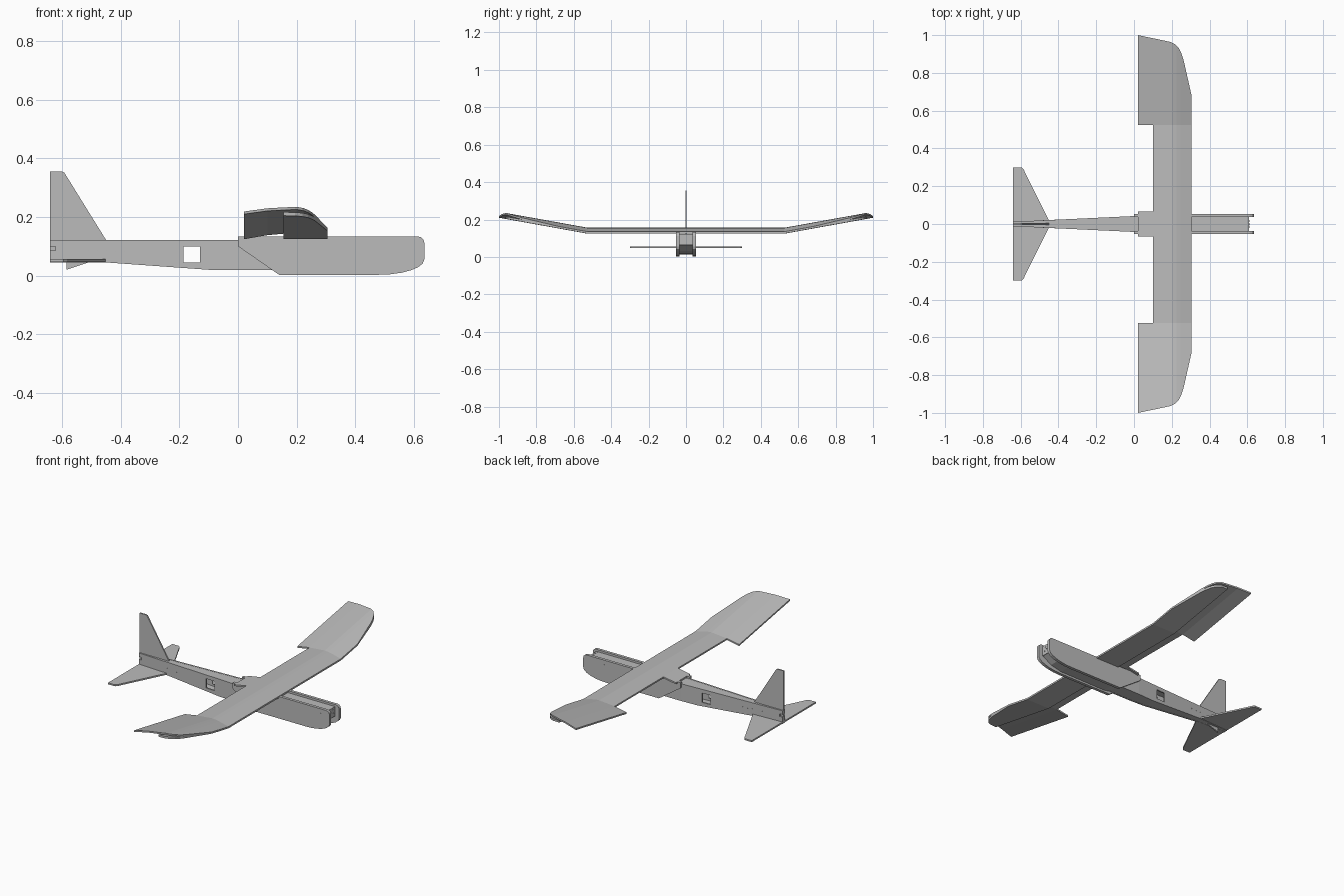
import bpy, bmesh, math

cube = bpy.data.objects.get("Cube")
if cube:
    bpy.data.objects.remove(cube)

grey = bpy.data.materials.new("foam_board_grey")
grey.use_nodes = True
shade = (0.5, 0.5, 0.5, 1)
grey.diffuse_color = shade
grey.node_tree.nodes["Principled BSDF"].inputs["Base Color"].default_value = shade


def interp(x, table):
    """Straight-line lookup in a short list of (x, value) pairs."""
    if x <= table[0][0]:
        return table[0][1]
    for (a, p), (b, q) in zip(table, table[1:]):
        if x <= b:
            return p + (q - p) * (x - a) / (b - a)
    return table[-1][1]


def sheet(name, outline, place, u_cuts=(), v_cuts=(), holes=()):
    """Cut a flat outline at creases, punch holes, thicken it and place it."""
    bm = bmesh.new()
    bm.faces.new([bm.verts.new((u, v, 0)) for u, v in outline])
    for axis, cuts in (((1, 0, 0), u_cuts), ((0, 1, 0), v_cuts)):
        for c in cuts:
            bmesh.ops.bisect_plane(bm, geom=bm.verts[:] + bm.edges[:] + bm.faces[:],
                                   plane_co=[c * k for k in axis], plane_no=axis)
    gone = []
    for f in bm.faces:
        m = f.calc_center_median()
        if any(a < m.x < b and c < m.y < d for a, b, c, d in holes):
            gone.append(f)
    bmesh.ops.delete(bm, geom=gone, context='FACES')
    new = bmesh.ops.extrude_face_region(bm, geom=bm.faces[:], use_keep_orig=True)
    for v in new["geom"]:
        if isinstance(v, bmesh.types.BMVert):
            v.co.z = 1
    for v in bm.verts:
        v.co = place(*v.co)
    bmesh.ops.recalc_face_normals(bm, faces=bm.faces[:])
    mesh = bpy.data.meshes.new(name)
    bm.to_mesh(mesh)
    bm.free()
    mesh.materials.append(grey)
    obj = bpy.data.objects.new(name, mesh)
    bpy.context.collection.objects.link(obj)
    return obj


def upright(y, thick):
    return lambda u, v, w: (u, y + thick * w, v)


# Fuselage shape: half width and underside along the length
WIDTH = [(-0.64, 0.012), (0, 0.042)]
BELLY = [(-0.64, 0.045), (-0.45, 0.045), (-0.1, 0.02), (0.14, 0.02)]
FLOOR = BELLY + [(0.18, 0.012), (0.48, 0.014), (0.55, 0.03), (0.605, 0.065)]
TAIL, NOSE, DECK = -0.64, 0.605, 0.122
WINDOW = (-0.185, -0.13, 0.045, 0.1)
SLOT = (-0.65, -0.622, 0.085, 0.1)

# Doubler outline with a rounded chin and top corner
chin = [(0.48 + 0.155 * math.sin(a), 0.055 - 0.052 * math.cos(a))
        for a in [math.radians(d) for d in range(0, 91, 15)]]
brow = [(0.615 + 0.02 * math.cos(a), 0.113 + 0.02 * math.sin(a))
        for a in [math.radians(d) for d in range(0, 91, 30)]]
doubler = [(0, 0.1), (0.14, 0.003)] + chin + brow + [(0, 0.133)]

wall = BELLY + [(0.3, 0.02), (0.3, DECK), (TAIL, DECK)]
for side, s in (("left", 1), ("right", -1)):
    sheet("fuselage_wall_" + side, wall,
          lambda u, v, w, s=s: (u, s * (interp(u, WIDTH) - 0.008 * w), v),
          u_cuts=(0, WINDOW[0], WINDOW[1], SLOT[1]),
          v_cuts=WINDOW[2:] + SLOT[2:], holes=(WINDOW, SLOT))
    sheet("nose_doubler_" + side, doubler, upright(s * 0.036, s * 0.017))
    # Small pins along the sides
    pins = [(0.31, 0.115), (0.5, 0.105), (0.58, 0.105)]
    pins += [(-0.51 + 0.031 * i, 0.086 - 0.001 * i) for i in range(5)]
    for x, z in pins:
        y = 0.053 if x > 0 else interp(x, WIDTH)
        ring = [(x + 0.003 * math.cos(k * math.pi / 4), z + 0.003 * math.sin(k * math.pi / 4))
                for k in range(8)]
        sheet("side_pin_" + side, ring, upright(s * (y - 0.002), s * 0.003))

# Deck, floor and firewall close the box
strip = [(TAIL, -1), (NOSE, -1), (NOSE, 1), (TAIL, 1)]
sheet("fuselage_deck", strip,
      lambda u, v, w: (u, v * (interp(u, WIDTH) - 0.002), DECK - 0.001 - 0.008 * w),
      u_cuts=(0,))
sheet("fuselage_floor", strip,
      lambda u, v, w: (u, v * (interp(u, WIDTH) - 0.002), interp(u, FLOOR) + 0.001 + 0.008 * w),
      u_cuts=[p[0] for p in FLOOR[1:-1]] + [0])
sheet("firewall", [(-0.038, 0.065), (0.038, 0.065), (0.038, DECK), (-0.038, DECK)],
      lambda u, v, w: (0.6 + 0.01 * w, u, v))
for y, z in ((-0.018, 0.085), (0.018, 0.085), (-0.012, 0.11), (0.014, 0.11), (0, 0.097)):
    sheet("firewall_bolt", [(y + 0.004 * math.cos(k * math.pi / 4),
                             z + 0.004 * math.sin(k * math.pi / 4)) for k in range(8)],
          lambda u, v, w: (0.609 + 0.003 * w, u, v))

# Wing: one folded skin with raised tips over a lower front layer
CAMBER = [(0.02, 0.133), (0.1, 0.147), (0.2, 0.156), (0.225, 0.154),
          (0.245, 0.15), (0.305, 0.135)]
BEND = 0.525


def raised(y):
    return max(0, abs(y) - BEND) * 0.18


tip = [(0.305, 0.68), (0.262, 0.87), (0.252, 0.9), (0.238, 0.93), (0.22, 0.95),
       (0.195, 0.963), (0.16, 0.971), (0.02, 1)]
half = tip + [(0.02, BEND), (0.1, BEND), (0.1, 0.067), (0.02, 0.067)]
plan = half + [(x, -y) for x, y in reversed(half)]
sheet("wing_skin", plan,
      lambda u, v, w: (u, v, interp(u, CAMBER) + raised(v) - 0.009 * w),
      u_cuts=(0.1, 0.2, 0.225, 0.245), v_cuts=(-BEND, BEND))

front = tip[:-2] + [(0.155, 0.965)]
sheet("wing_lower_layer", front + [(x, -y) for x, y in reversed(front)],
      lambda u, v, w: (u, v, 0.125 + raised(v) + w * min(0.012, interp(u, CAMBER) - 0.128)),
      u_cuts=(0.2, 0.245), v_cuts=(-BEND, BEND))

# Tail surfaces
edge = [(-0.45, 0.018), (-0.578, 0.275), (-0.583, 0.288), (-0.595, 0.3), (TAIL, 0.3)]
sheet("tailplane", edge + [(x, -y) for x, y in reversed(edge)],
      lambda u, v, w: (u, v, 0.047 + 0.009 * w))
sheet("tail_fin", [(TAIL, 0.056), (-0.45, 0.056), (-0.45, DECK), (-0.587, 0.343),
                   (-0.592, 0.351), (-0.6, 0.355), (TAIL, 0.355)], upright(-0.004, 0.008))
sheet("tail_skid", [(-0.585, 0.02), (-0.5, 0.048), (-0.585, 0.048)], upright(-0.004, 0.008))
